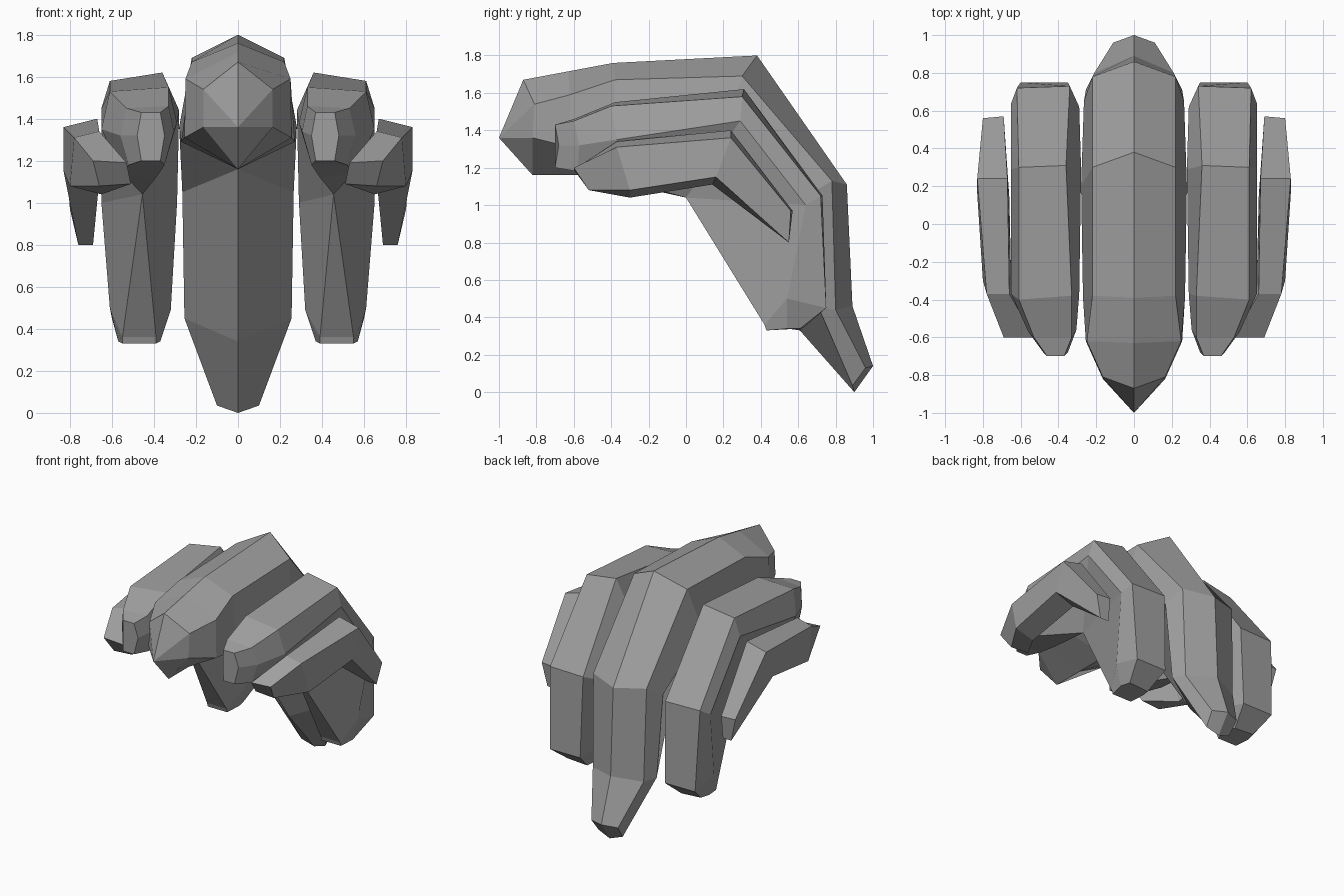
import bpy, bmesh

grey = bpy.data.materials.new("grey")
grey.diffuse_color = (0.35, 0.35, 0.35, 1)


def loft(name, rings, tip=None, mirror=False):
    """Skin a list of equal-length point rings; a tip point makes a ridged plate."""
    bm = bmesh.new()
    loops = [[bm.verts.new(p) for p in ring] for ring in rings]
    n = len(rings[0])
    for a, b in zip(loops, loops[1:]):
        for i in range(n):
            j = (i + 1) % n
            bm.faces.new((a[i], a[j], b[j], b[i]))
    end = loops[-1]
    if tip:
        t = bm.verts.new(tip)
        for i in range(n):
            bm.faces.new((loops[0][i], loops[0][(i + 1) % n], t))
        # Split the end cap along its centre line
        bm.faces.new(end[:n // 2 + 1])
        bm.faces.new(end[n // 2:] + end[:1])
    else:
        bm.faces.new(loops[0])
        bm.faces.new(end)
    if mirror:
        for v in bm.verts:
            v.co.x *= -1
    # Repeated keel points collapse here, so faces fan out from them
    bmesh.ops.remove_doubles(bm, verts=bm.verts, dist=1e-4)
    bmesh.ops.recalc_face_normals(bm, faces=bm.faces)
    me = bpy.data.meshes.new(name)
    bm.to_mesh(me)
    bm.free()
    me.materials.append(grey)
    bpy.context.collection.objects.link(bpy.data.objects.new(name, me))


def sym(t, u, m, b):
    """Symmetric ring: ridge (y, z), upper edge, side edge, keel (y, z)."""
    flip = lambda p: (-p[0], p[1], p[2])
    return [(0, *t), u, m, (0, *b), flip(m), flip(u)]


# Central plate: ridged band bending down at the back
loft("central_plate", [
    sym((-0.87, 1.67), (0.165, -0.81, 1.54), (0.165, -0.82, 1.36), (-0.82, 1.16)),
    sym((-0.63, 1.715), (0.25, -0.62, 1.59), (0.255, -0.62, 1.31), (-0.58, 1.16)),
    sym((-0.39, 1.76), (0.22, -0.38, 1.67), (0.27, -0.39, 1.29), (-0.30, 1.16)),
    sym((0.38, 1.80), (0.22, 0.30, 1.69), (0.28, 0.20, 1.36), (0.03, 1.16)),
    sym((0.86, 1.11), (0.22, 0.78, 1.13), (0.265, 0.65, 1.05), (0.03, 1.16)),
    sym((0.89, 0.46), (0.21, 0.80, 0.44), (0.255, 0.71, 0.45), (0.60, 0.34)),
    sym((1.00, 0.14), (0.11, 0.96, 0.13), (0.10, 0.89, 0.035), (0.90, 0.00)),
], tip=(0, -1.0, 1.36))

# Middle plates: inner top, outer top, outer side, outer keel, inner keel, inner side
apex = (0.455, 0.00, 1.04)
middle = [
    [(0.37, -0.70, 1.43), (0.46, -0.70, 1.43), (0.48, -0.68, 1.32),
     (0.46, -0.70, 1.20), (0.37, -0.70, 1.20), (0.35, -0.68, 1.32)],
    [(0.33, -0.60, 1.46), (0.53, -0.60, 1.45), (0.56, -0.57, 1.32),
     (0.52, -0.58, 1.18), (0.35, -0.58, 1.18), (0.305, -0.56, 1.34)],
    [(0.33, -0.38, 1.55), (0.61, -0.40, 1.53), (0.65, -0.37, 1.35),
     (0.55, -0.36, 1.14), (0.39, -0.36, 1.12), (0.29, -0.37, 1.38)],
    [(0.36, 0.31, 1.62), (0.61, 0.30, 1.58), (0.65, 0.29, 1.45),
     apex, apex, (0.28, 0.29, 1.44)],
    [(0.34, 0.73, 1.05), (0.62, 0.72, 1.05), (0.65, 0.64, 1.00),
     apex, apex, (0.29, 0.62, 1.00)],
    [(0.35, 0.75, 0.45), (0.60, 0.75, 0.45), (0.61, 0.54, 0.50),
     (0.55, 0.42, 0.36), (0.39, 0.42, 0.36), (0.32, 0.54, 0.49)],
    [(0.39, 0.61, 0.33), (0.55, 0.61, 0.34), (0.57, 0.54, 0.34),
     (0.55, 0.43, 0.33), (0.39, 0.43, 0.33), (0.37, 0.54, 0.34)],
]

# Outer plates: inner top, outer top, outer bottom, inner bottom
outer = [
    [(0.53, -0.60, 1.19), (0.69, -0.60, 1.20), (0.66, -0.52, 1.08), (0.51, -0.52, 1.09)],
    [(0.66, -0.37, 1.34), (0.78, -0.37, 1.31), (0.80, -0.30, 1.08), (0.65, -0.30, 1.04)],
    [(0.67, 0.24, 1.40), (0.83, 0.24, 1.36), (0.83, 0.16, 1.15), (0.66, 0.14, 1.11)],
    [(0.69, 0.57, 0.97), (0.80, 0.56, 0.97), (0.76, 0.55, 0.80), (0.69, 0.55, 0.80)],
]

for side, flip in (("right", False), ("left", True)):
    loft("middle_plate_" + side, middle, mirror=flip)
    loft("outer_plate_" + side, outer, mirror=flip)
